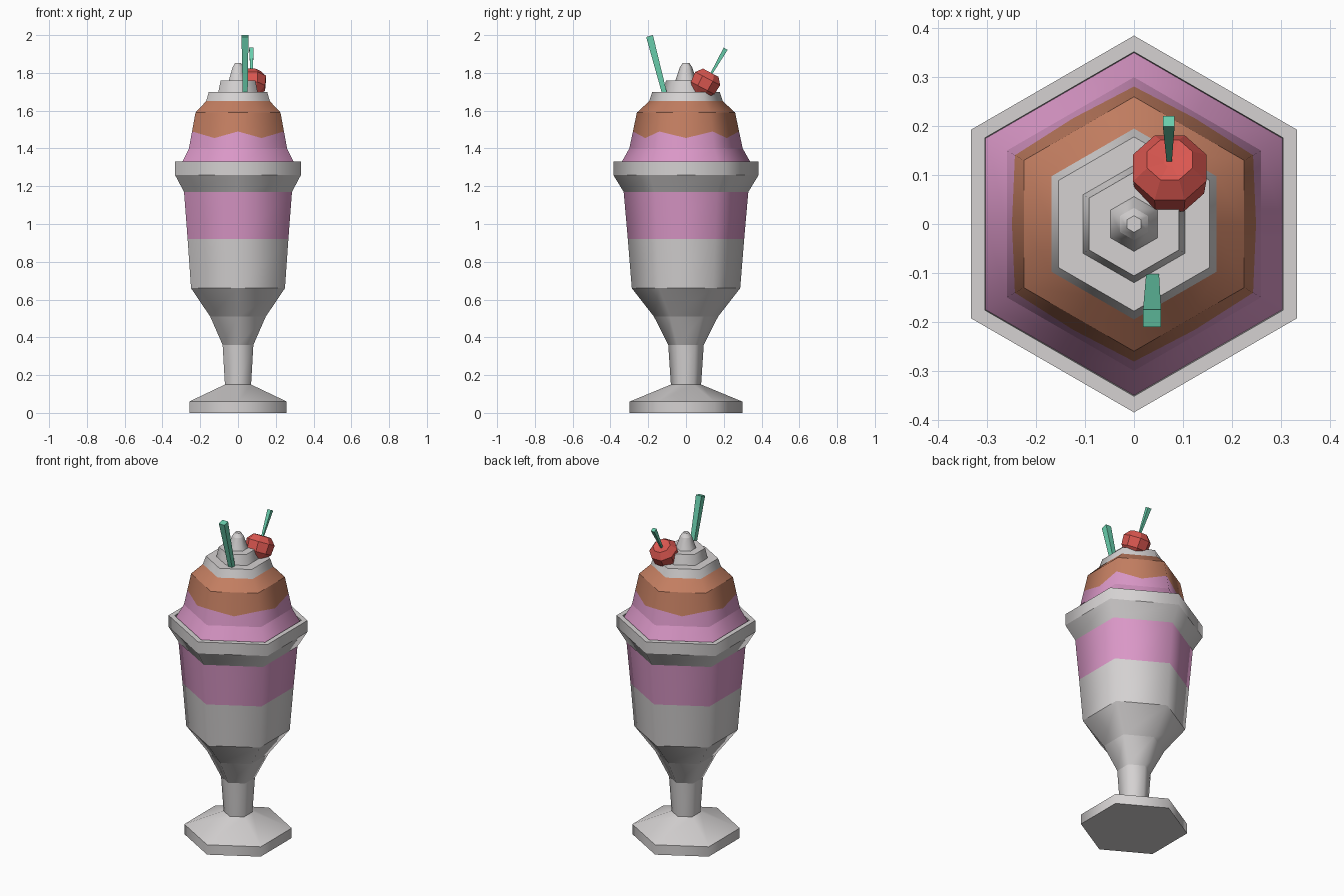
import bpy, bmesh, math
from mathutils import Vector, Matrix

if "Cube" in bpy.data.objects:
    bpy.data.objects.remove(bpy.data.objects["Cube"])


def material(name, rgb):
    m = bpy.data.materials.new(name)
    m.diffuse_color = (*rgb, 1)
    m.use_nodes = True
    m.node_tree.nodes["Principled BSDF"].inputs["Base Color"].default_value = m.diffuse_color
    return m


GREY = material("pale grey", (0.66, 0.64, 0.64))
PINK = material("pink", (0.70, 0.31, 0.57))
BROWN = material("caramel brown", (0.55, 0.21, 0.12))
RED = material("cherry red", (0.70, 0.095, 0.08))
GREEN = material("mint green", (0.14, 0.61, 0.41))
APOTHEM = math.cos(math.pi / 6)


def loft(name, rings, mats, bands=None, matrix=None, caps=(True, True), smooth=True):
    """Skin a list of point rings; bands gives the material index of each strip."""
    bm = bmesh.new()
    loops = [[bm.verts.new(p) for p in ring] for ring in rings]
    n = len(loops[0])
    for i, (a, b) in enumerate(zip(loops, loops[1:])):
        for j in range(n):
            k = (j + 1) % n
            f = bm.faces.new((a[j], a[k], b[k], b[j]))
            f.material_index = bands[i] if bands else 0
            f.smooth = smooth
    if caps[0]:
        bm.faces.new(loops[0][::-1])
    if caps[1]:
        f = bm.faces.new(loops[-1])
        f.material_index = bands[-1] if bands else 0
    # ring edges stay crisp, upright corners are soft
    for loop in loops:
        for j in range(n):
            e = bm.edges.get((loop[j], loop[(j + 1) % n]))
            if e:
                e.smooth = False
    if matrix:
        bm.transform(matrix)
    me = bpy.data.meshes.new(name)
    bm.to_mesh(me)
    bm.free()
    for m in mats:
        me.materials.append(m)
    ob = bpy.data.objects.new(name, me)
    bpy.context.collection.objects.link(ob)
    return ob


def polygon(r, z, n=6, turn=math.pi / 2):
    return [(r * math.cos(turn + 2 * math.pi * i / n),
             r * math.sin(turn + 2 * math.pi * i / n), z) for i in range(n)]


def hexagon12(corner, middle):
    """Hexagon with extra points at the side middles; each is (corner radius, z)."""
    pts = []
    for i in range(12):
        r, z = (corner, (middle[0] * APOTHEM, middle[1]))[i % 2]
        a = math.pi / 2 + i * math.pi / 6
        pts.append((r * math.cos(a), r * math.sin(a), z))
    return pts


# Glass: foot, stem, bowl with a pink upper band, and rim
glass = [(0.298, 0), (0.298, 0.06), (0.08, 0.15), (0.094, 0.36), (0.17, 0.51),
         (0.287, 0.66), (0.308, 0.92), (0.33, 1.17), (0.385, 1.26),
         (0.385, 1.33), (0.352, 1.33), (0.350, 1.312)]
loft("glass", [polygon(r, z) for r, z in glass], [GREY, PINK],
     [0, 0, 0, 0, 0, 0, 1, 0, 0, 0, 0], caps=(True, False))

# Ice cream mound: pink below, brown sauce above with a wavy lower edge
mound = [((0.350, 1.312),) * 2, ((0.30, 1.40),) * 2,
         ((0.281, 1.49), (0.288, 1.455)), ((0.26, 1.59),) * 2,
         ((0.195, 1.65),) * 2]
loft("ice_cream", [hexagon12(*p) for p in mound], [PINK, BROWN],
     [0, 0, 1, 1], caps=(False, False))

# Whipped cream swirl in three steps
cream = [(0.195, 1.65), (0.178, 1.70), (0.12, 1.70), (0.106, 1.76),
         (0.056, 1.76), (0.033, 1.83), (0.017, 1.853)]
loft("whipped_cream", [polygon(r, z) for r, z in cream], [GREY], caps=(False, True))

# Cherry, tilted towards the back
tilt = Matrix.Translation((0.073, 0.103, 1.748)) @ Matrix.Rotation(math.radians(-28), 4, 'X')
cherry = [(0.04, -0.07), (0.076, -0.032), (0.081, 0.025), (0.05, 0.06), (0.012, 0.053)]
loft("cherry", [polygon(r, z, 8, math.pi / 8) for r, z in cherry], [RED],
     matrix=tilt, smooth=False)


def stick(name, start, end, w0, w1):
    """Square tapered rod between two points."""
    s, e = Vector(start), Vector(end)
    d = e - s
    m = Matrix.Translation(s) @ Matrix.Rotation(-math.atan2(d.y, d.z), 4, 'X')
    shear = d.x / d.length
    m = m @ Matrix(((1, 0, shear, 0), (0, 1, 0, 0), (0, 0, 1, 0), (0, 0, 0, 1)))
    k = math.sqrt(0.5)
    loft(name, [polygon(w0 * k, 0, 4, math.pi / 4),
                polygon(w1 * k, d.length, 4, math.pi / 4)], [GREEN],
         matrix=m, smooth=False)


stick("cherry_stem", (0.072, 0.128, 1.785), (0.071, 0.21, 1.928), 0.010, 0.024)
stick("straw", (0.038, -0.112, 1.685), (0.037, -0.193, 1.995), 0.026, 0.037)
